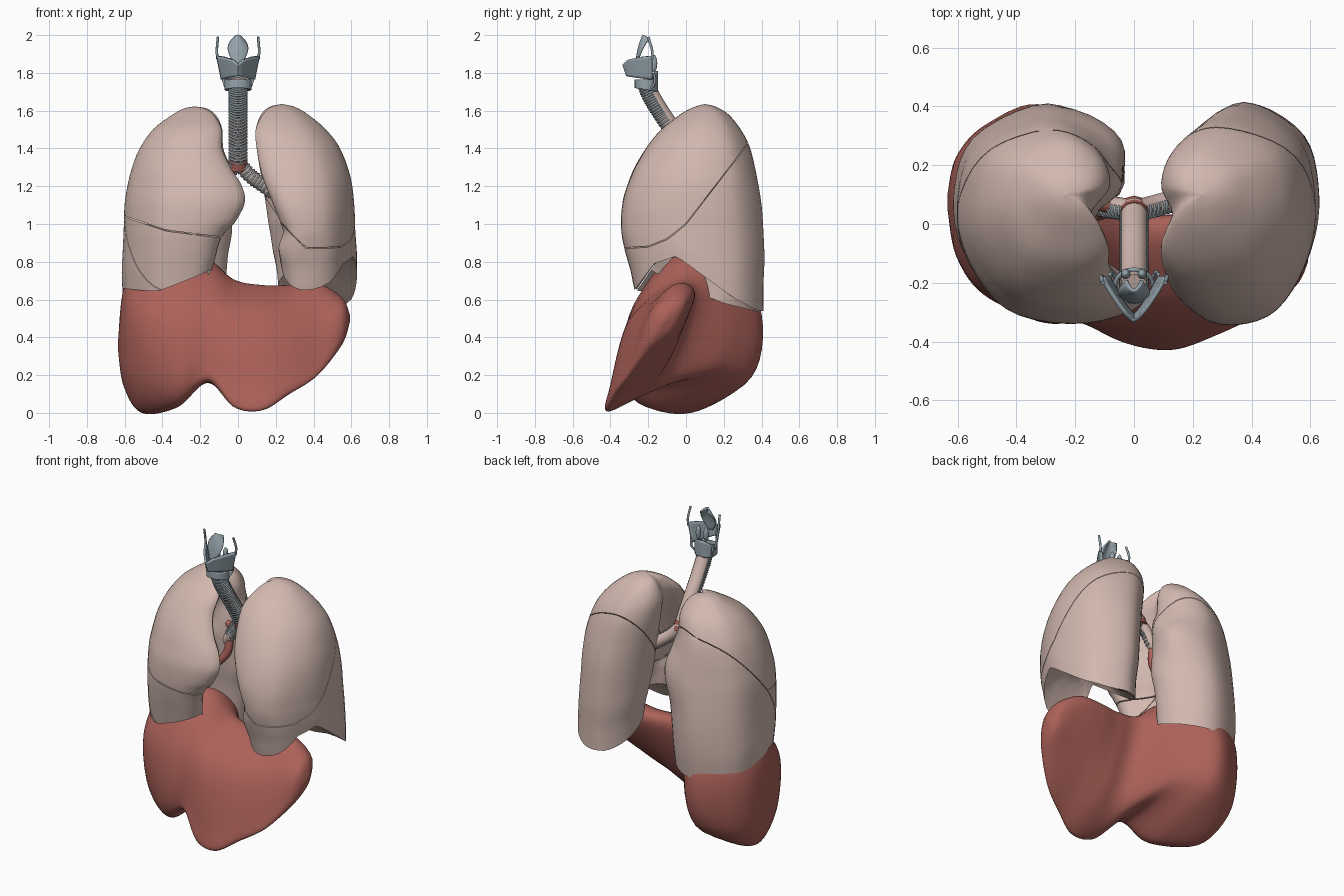
import bpy, bmesh, math
from mathutils import Vector as V

if "Cube" in bpy.data.objects:
    bpy.data.objects.remove(bpy.data.objects["Cube"])


def material(name, c):
    m = bpy.data.materials.new(name)
    m.diffuse_color = (*c, 1)
    m.use_nodes = True
    m.node_tree.nodes["Principled BSDF"].inputs["Base Color"].default_value = m.diffuse_color
    return m


PINK = material("lung_pink", (.64, .48, .43))
RED = material("liver_red", (.41, .12, .10))
GREY = material("cartilage_grey", (.30, .37, .41))


def spline(pts, n, closed=False):
    """Catmull-Rom resampling of a list of vectors."""
    out, m = [], len(pts)
    segs = m if closed else m - 1
    for i in range(n):
        s = i / (n if closed else n - 1) * segs
        k = min(int(s), segs - 1)
        t = s - k
        a, b, c, d = [pts[j % m] if closed else pts[max(0, min(m - 1, j))] for j in range(k - 1, k + 3)]
        out.append(.5 * (2 * b + (c - a) * t + (2 * a - 5 * b + 4 * c - d) * t * t + (3 * b - a - 3 * c + d) * t ** 3))
    return out


def interp(x, table):
    if x <= table[0][0]:
        return table[0][1]
    for (a, fa), (b, fb) in zip(table, table[1:]):
        if x <= b:
            return fa + (fb - fa) * (x - a) / (b - a)
    return table[-1][1]


def skin(rings):
    """Closed surface through equal-length rings."""
    bm = bmesh.new()
    vs = [[bm.verts.new(p) for p in r] for r in rings]
    n = len(vs[0])
    for a, b in zip(vs, vs[1:]):
        for i in range(n):
            bm.faces.new((a[i], a[(i + 1) % n], b[(i + 1) % n], b[i]))
    bm.faces.new(vs[0])
    bm.faces.new(vs[-1])
    bmesh.ops.remove_doubles(bm, verts=bm.verts, dist=.0005)
    return bm


def finish(bm, name, mat, angle=40):
    bmesh.ops.recalc_face_normals(bm, faces=bm.faces)
    me = bpy.data.meshes.new(name)
    bm.to_mesh(me)
    bm.free()
    ob = bpy.data.objects.new(name, me)
    bpy.context.collection.objects.link(ob)
    me.materials.append(mat)
    bpy.ops.object.select_all(action='DESELECT')
    ob.select_set(True)
    bpy.context.view_layer.objects.active = ob
    bpy.ops.object.shade_smooth_by_angle(angle=math.radians(angle))
    return ob


def cut(bm, height, above):
    """Trim by the surface z = height(x, y): shear flat, bisect, cap, shear back."""
    for v in bm.verts:
        v.co.z -= height(v.co.x, v.co.y)
    bmesh.ops.bisect_plane(bm, geom=bm.verts[:] + bm.edges[:] + bm.faces[:], plane_co=(0, 0, .003 if above else -.003),
                           plane_no=(0, 0, 1), clear_inner=above, clear_outer=not above)
    new = bmesh.ops.holes_fill(bm, edges=[e for e in bm.edges if e.is_boundary], sides=0)["faces"]
    bmesh.ops.triangulate(bm, faces=new)
    for v in bm.verts:
        v.co.z += height(v.co.x, v.co.y)


def lung(table, apex, base, dome, side, notch):
    """Lung column: rows of z, medial x, lateral x, front y, back y, front-medial inset."""
    loops = []
    for z, xm, xl, yf, yb, uf in table:
        hollow = notch + interp(z, [(.5, .08), (.9, .15), (1.3, .13), (1.5, 0)])
        shape = [(uf, .12), (max(.27, uf + .16), .0), (.68, .05), (.93, .28), (1, .55), (.88, .84),
                 (.45, 1), (.12, .87), (.01 + .1 * (xm < .02), .62), (hollow, .38)]
        loops.append(spline([V((xm + (xl - xm) * u, yf + (yb - yf) * v, z)) for u, v in shape], 48, True))
    loops.append([V(apex).lerp(p, .02) for p in loops[-1]])
    for p in loops[-1]:
        p.z = apex[2]
    rings = list(map(list, zip(*[spline(list(c), 64) for c in zip(*loops)])))
    c = sum(rings[0], V()) / 48
    inner = [[c.lerp(p, s) for p in rings[0]] for s in (.03, .2, .4, .6, .8, .93)]
    lift = [dome * (1 - s * s) for s in (.03, .2, .4, .6, .8, .93)]
    for k, r in enumerate(inner + rings):
        for p in r:
            b = base(p.x, p.y) + (lift[k] if k < 6 else 0)
            if p.z < 1:
                p.z = b + (p.z - .5) * (1 - b) / .5
            p.x *= side
    return skin(inner + rings)


# Left lung, split by its oblique fissure
LEFT = [(.5, .21, .63, -.27, .41, .05), (.65, .2, .63, -.29, .41, .05), (.8, .18, .625, -.32, .415, .08),
        (.95, .165, .62, -.34, .41, .16), (1.1, .145, .615, -.335, .40, .09), (1.25, .12, .595, -.29, .375, .02),
        (1.4, .095, .54, -.21, .34, .01), (1.5, .09, .465, -.13, .29, .01), (1.58, .12, .37, -.03, .225, .05),
        (1.62, .165, .3, .045, .16, .08)]


def left_base(x, y):
    return interp(y, [(-.28, .64), (-.17, .79), (-.05, .83), (.1, .72), (.25, .61), (.38, .54)])


def left_oblique(x, y):
    z = interp(y, [(-.35, .87), (-.2, .88), (-.1, .92), (0, 1.0), (.33, 1.43), (.45, 1.58)])
    return z + max(0, .36 - x) * min(1, max(0, -y / .2))


for nm, up in (("left_upper_lobe", True), ("left_lower_lobe", False)):
    bm = lung(LEFT, (.23, .1, 1.635), left_base, .07, 1, .11)
    cut(bm, left_oblique, up)
    finish(bm, nm, PINK)

# Right lung, split by oblique and horizontal fissures
RIGHT = [(.5, .07, .61, -.28, .39, .12), (.65, .06, .615, -.3, .405, .1), (.8, .05, .61, -.32, .41, .08),
         (.95, .03, .605, -.335, .405, .03), (1.1, -.02, .6, -.335, .395, -.02), (1.2, -.015, .585, -.31, .38, -.01),
         (1.3, .04, .56, -.27, .36, 0), (1.4, .075, .52, -.21, .335, .02), (1.5, .08, .45, -.13, .29, .02),
         (1.57, .11, .36, -.03, .22, .05), (1.61, .16, .29, .045, .16, .08)]


def right_base(x, y):
    z = interp(y, [(-.33, .64), (0, .66), (.2, .58), (.4, .53)])
    return z + max(0, .42 - abs(x)) * .4 * min(1, max(0, -y / .25 + .2))


def right_oblique(x, y):
    z = interp(y, [(-.33, .53), (-.26, .65), (0, 1.03), (.3, 1.4), (.45, 1.58)])
    return z + .5 * max(0, .3 - abs(x)) * min(1, max(0, y / .2))


def horizontal(x, y):
    return interp(x, [(-.6, 1.04), (-.38, .965), (-.1, .93)])


for nm, cuts in (("right_upper_lobe", ((right_oblique, True), (horizontal, True))),
                 ("right_middle_lobe", ((right_oblique, True), (horizontal, False))),
                 ("right_lower_lobe", ((right_oblique, False),))):
    bm = lung(RIGHT, (.23, .1, 1.622), right_base, .2, -1, .18)
    for f, up in cuts:
        cut(bm, f, up)
    finish(bm, nm, PINK)

# Liver: y,z sections along x (lower edge, front, upper front, top, back, lower back)
LIVER = [(-.635, [(.06, .33), (.05, .35), (.06, .37), (.08, .38), (.1, .37), (.09, .34)]),
         (-.605, [(.05, .14), (-.08, .25), (-.1, .5), (.05, .66), (.22, .5), (.19, .22)]),
         (-.51, [(.0, .0), (-.2, .17), (-.22, .55), (.05, .78), (.31, .6), (.29, .18)]),
         (-.32, [(-.13, .03), (-.32, .15), (-.28, .56), (.02, .87), (.37, .62), (.34, .19)]),
         (-.16, [(-.28, .16), (-.34, .27), (-.27, .57), (-.02, .82), (.24, .65), (.18, .24)]),
         (-.02, [(-.38, .03), (-.39, .15), (-.3, .5), (-.06, .70), (.05, .61), (-.1, .2)]),
         (.13, [(-.405, .015), (-.4, .15), (-.29, .5), (-.06, .67), (.03, .6), (-.13, .22)]),
         (.27, [(-.36, .1), (-.36, .22), (-.26, .5), (-.05, .67), (.045, .61), (-.11, .3)]),
         (.42, [(-.29, .2), (-.29, .29), (-.21, .52), (-.06, .68), (.04, .62), (-.08, .38)]),
         (.55, [(-.19, .36), (-.21, .43), (-.17, .55), (-.07, .61), (-.01, .57), (-.07, .43)]),
         (.592, [(-.12, .48), (-.13, .49), (-.12, .51), (-.11, .52), (-.1, .51), (-.1, .49)])]
loops = [spline([V((x, y, z)) for y, z in sec], 48, True) for x, sec in LIVER]
finish(skin(list(zip(*[spline(list(c), 72) for c in zip(*loops)]))), "liver", RED, 60)


def ellipsoid(name, loc, size, mat):
    bpy.ops.mesh.primitive_uv_sphere_add(segments=24, ring_count=12, location=loc)
    ob = bpy.context.object
    ob.name, ob.scale = name, size
    ob.data.materials.append(mat)
    bpy.ops.object.shade_smooth()


def tubes(name, paths, radius, mat, res=4):
    cu = bpy.data.curves.new(name, 'CURVE')
    cu.dimensions, cu.bevel_depth, cu.bevel_resolution, cu.use_fill_caps = '3D', radius, res, True
    for path in paths:
        sp = cu.splines.new('POLY')
        sp.points.add(len(path) - 1)
        for q, p in zip(sp.points, path):
            q.co = (*p, 1)
        sp.use_smooth = True
    cu.materials.append(mat)
    bpy.context.collection.objects.link(bpy.data.objects.new(name, cu))


def smooth(*pts):
    return spline([V(p) for p in pts], 24)


# Windpipe and its branches
wind = smooth((0, -.215, 1.76), (0, -.185, 1.68), (0, -.125, 1.58), (0, -.03, 1.44), (0, .05, 1.31))
left_b = smooth((0, .045, 1.33), (.06, .06, 1.26), (.14, .08, 1.2), (.25, .09, 1.12))
right_b = smooth((0, .045, 1.33), (-.05, .055, 1.27), (-.1, .06, 1.19), (-.2, .07, 1.1))
tubes("trachea", [wind], .046, PINK)
tubes("main_bronchi", [left_b, right_b], .036, PINK)
tubes("lobar_bronchi", [smooth((-.06, .055, 1.25), (-.12, .07, 1.27), (-.22, .08, 1.34)),
                        smooth((-.1, .06, 1.19), (-.11, .04, 1.08), (-.2, .02, .98)),
                        smooth((.14, .08, 1.2), (.19, .06, 1.25), (.28, .04, 1.3))], .025, RED)
tubes("carina", [smooth((0, .03, 1.345), (0, .04, 1.32), (0, .05, 1.29))], .049, RED)


def hoops(path, radius, count, stop):
    """C-shaped hoops open towards the back."""
    out = []
    for i in range(count):
        s = (.12 + (stop - .12) * i / (count - 1)) * (len(path) - 1)
        k = min(int(s), len(path) - 2)
        d = (path[k + 1] - path[k]).normalized()
        c = path[k].lerp(path[k + 1], s - k)
        front = (V((0, -1, 0)) + d * d.y).normalized()
        across = d.cross(front)
        out.append([c + radius * (front * math.cos(a) + across * math.sin(a))
                    for a in [math.radians(-110 + 220 * j / 18) for j in range(19)]])
    return out


tubes("cartilage_rings", hoops(wind, .045, 28, .92), .0055, GREY, 2)
tubes("bronchus_rings", hoops(left_b, .036, 10, .75) + hoops(right_b, .036, 8, .6), .005, GREY, 2)


# Larynx: cartilage sheets given as x,y,z functions of u and v
def sheet(name, fn, nu=24, nv=8, thick=.014):
    bm = bmesh.new()
    g = [[bm.verts.new(fn(-1 + 2 * i / nu, j / nv)) for j in range(nv + 1)] for i in range(nu + 1)]
    for i in range(nu):
        for j in range(nv):
            bm.faces.new((g[i][j], g[i + 1][j], g[i + 1][j + 1], g[i][j + 1]))
    bmesh.ops.remove_doubles(bm, verts=bm.verts, dist=.0003)
    m = finish(bm, name, GREY).modifiers.new("thickness", 'SOLIDIFY')
    m.thickness, m.offset = thick, 0


def thyroid(u, v):
    a = abs(u)
    bottom, top = 1.785 - .02 * a, interp(a, [(0, 1.845), (.25, 1.87), (.7, 1.885), (1, 1.89)])
    return (u * (.085 + .025 * v), -.31 + .13 * a ** 1.35 - .02 * v * (1 - a), bottom + (top - bottom) * v)


def cricoid(u, v):
    a = math.pi * u
    top = 1.755 + .065 * (.5 - .5 * math.cos(a)) ** 2
    return (.065 * math.sin(a), -.21 - .055 * math.cos(a), 1.71 + (top - 1.71) * v + .01 * math.cos(a))


def epiglottis(u, v):
    w = .012 + .04 * math.sin(math.pi * min(1, v * .86 + .02)) ** 1.2
    return (u * w, -.265 + .02 * v + .035 * u * u * v + .02 * v ** 3, 1.84 + .16 * v - .02 * u * u * v ** 4)


sheet("thyroid_cartilage", thyroid)
sheet("cricoid_cartilage", cricoid)
sheet("epiglottis", epiglottis, 12, 16, .01)
tubes("thyroid_horns", [smooth((s * .108, -.18, 1.87), (s * .112, -.18, 1.92), (s * .106, -.2, 1.99)) for s in (1, -1)]
      + [smooth((s * .082, -.17, 1.8), (s * .075, -.165, 1.75), (s * .062, -.185, 1.72)) for s in (1, -1)], .007, GREY)
for s, side in ((-1, "right"), (1, "left")):
    ellipsoid(side + "_arytenoid", (s * .028, -.17, 1.85), (.016, .018, .045), GREY)
